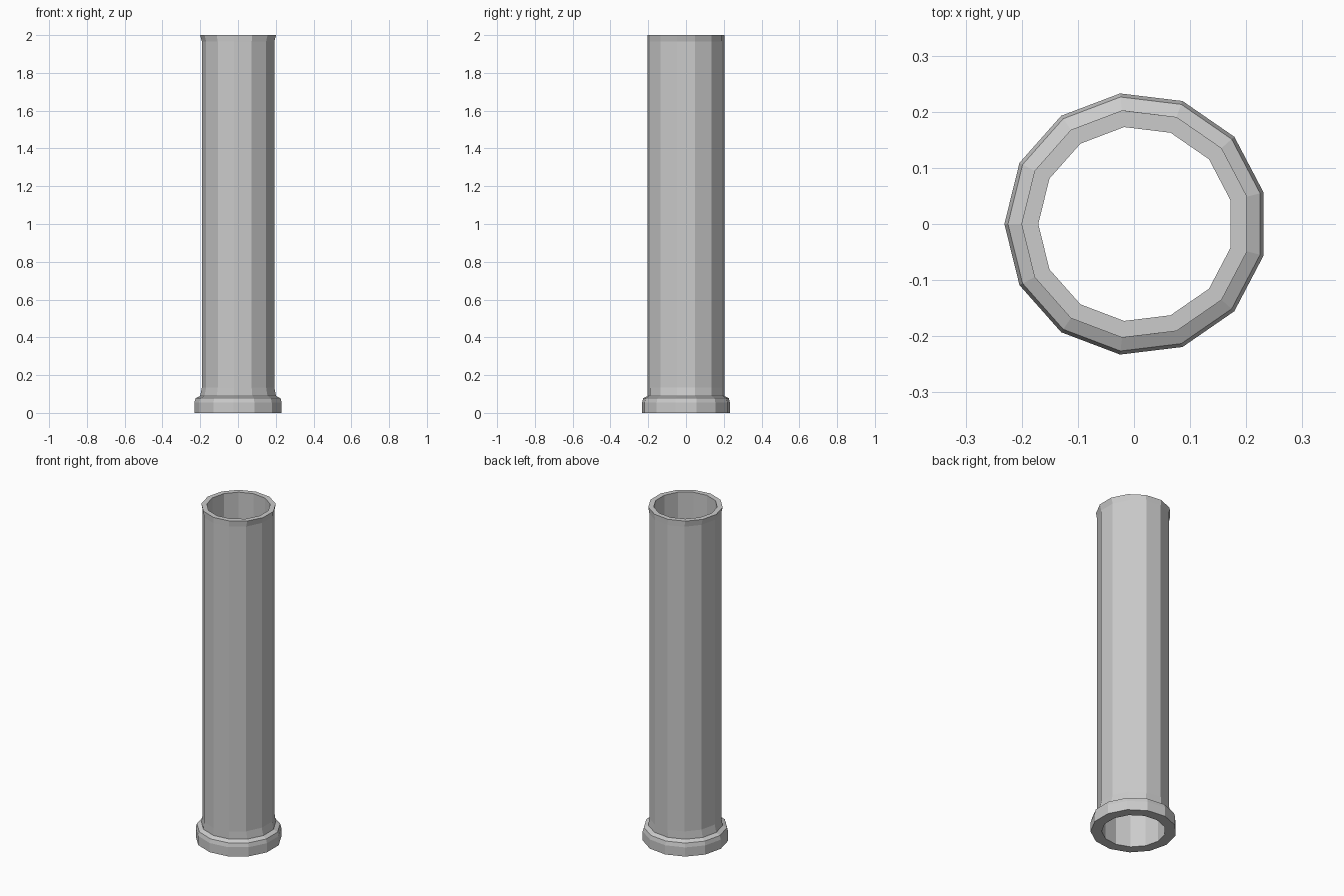
import bpy, bmesh, math

cube = bpy.data.objects.get("Cube")
if cube:
    bpy.data.objects.remove(cube, do_unlink=True)

SIDES = 13
SHIFT = 0.0034      # centres the odd-sided outline
SQUEEZE = 0.953     # the shaft is slightly narrower across x

grey = bpy.data.materials.new("light_grey")
grey.use_nodes = True
colour = (0.6, 0.6, 0.6, 1)
grey.diffuse_color = colour
grey.node_tree.nodes["Principled BSDF"].inputs["Base Color"].default_value = colour

# Closed wall section: radius, height, x scale
section = [
    (0.174, 0.0, 1), (0.2344, 0.0, 1),            # underside
    (0.2344, 0.055, 1), (0.228, 0.078, 1),        # collar side and bevel
    (0.204, 0.09, 1),                             # collar ledge
    (0.204, 0.135, SQUEEZE), (0.204, 1.965, SQUEEZE),  # shaft
    (0.204, 2.0, 1), (0.174, 2.0, 1),             # rim
]


def ring(bm, radius, z, sx):
    verts = []
    for i in range(SIDES):
        a = math.pi + math.tau * i / SIDES
        verts.append(bm.verts.new((radius * sx * math.cos(a) + SHIFT,
                                   radius * math.sin(a), z)))
    return verts


# Hollow tube: bridge each ring to the next, closing through the bore
bm = bmesh.new()
rings = [ring(bm, *p) for p in section]
for k, low in enumerate(rings):
    high = rings[(k + 1) % len(rings)]
    for i in range(SIDES):
        j = (i + 1) % SIDES
        bm.faces.new((low[i], low[j], high[j], high[i]))
bmesh.ops.recalc_face_normals(bm, faces=bm.faces)

mesh = bpy.data.meshes.new("collared_pipe")
bm.to_mesh(mesh)
bm.free()
mesh.materials.append(grey)
pipe = bpy.data.objects.new("collared_pipe", mesh)
bpy.context.collection.objects.link(pipe)
